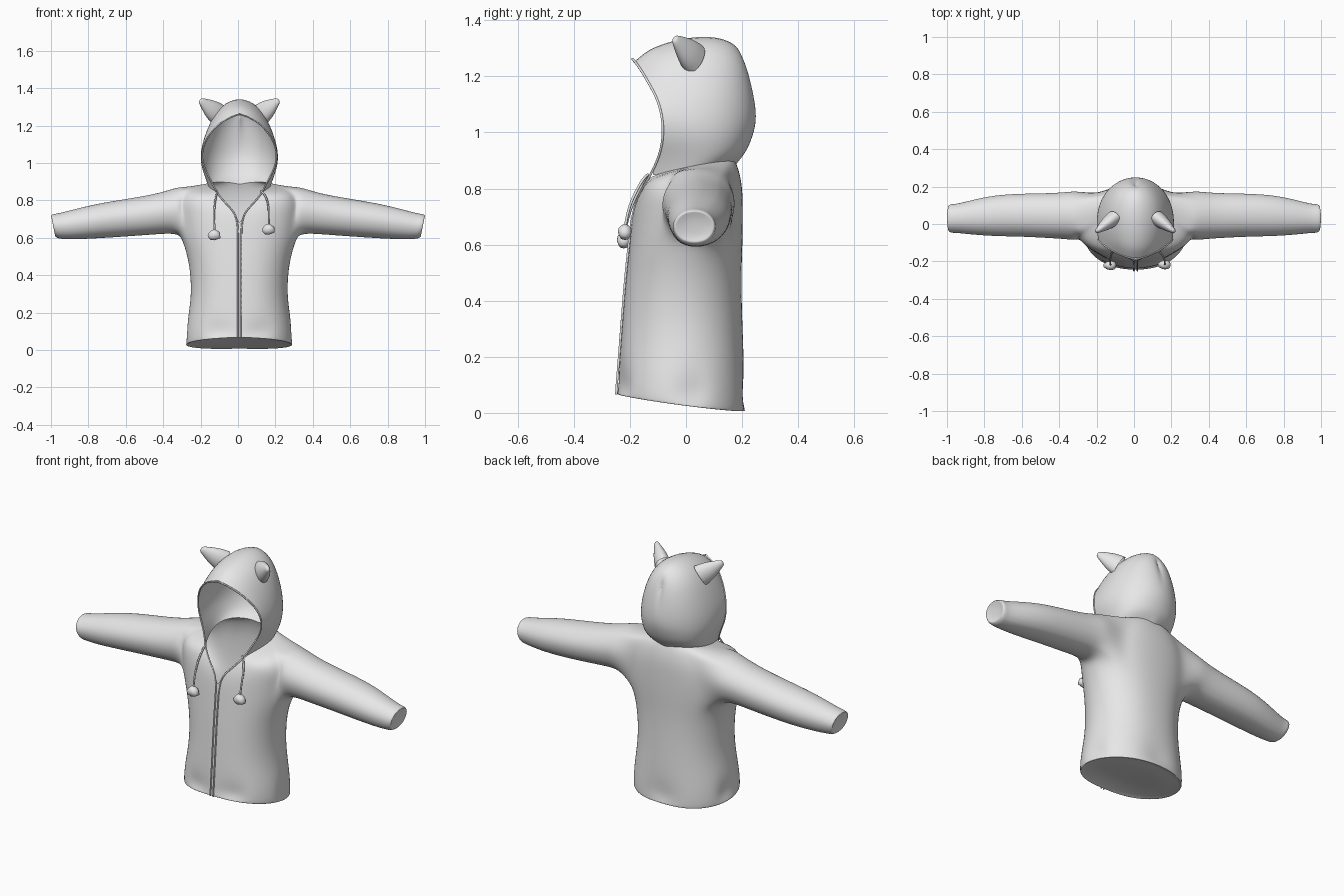
import bpy, bmesh, math
from math import sin, cos, pi
from mathutils import Vector, Matrix

if "Cube" in bpy.data.objects:
    bpy.data.objects.remove(bpy.data.objects["Cube"])

grey = bpy.data.materials.new("light_grey_cloth")
grey.use_nodes = True
grey.diffuse_color = (0.8, 0.8, 0.8, 1)
grey.node_tree.nodes["Principled BSDF"].inputs["Base Color"].default_value = (0.8, 0.8, 0.8, 1)

STEPS = 14


def add_object(name, data):
    obj = bpy.data.objects.new(name, data)
    data.materials.append(grey)
    bpy.context.collection.objects.link(obj)
    return obj


def sway(x):
    """Garment hangs slightly to its left, with the cuffs fixed."""
    return x + .009 * (1 - abs(x))


def bridge(bm, a, b, closed=False):
    """Quads between two vertex rows."""
    n = len(a)
    return [bm.faces.new((a[i], a[(i + 1) % n], b[(i + 1) % n], b[i]))
            for i in range(n if closed else n - 1)]


def skin(bm, rows, closed=False):
    """Skin a list of point rows and return the vertex grid."""
    grid = [[bm.verts.new(p) for p in row] for row in rows]
    for a, b in zip(grid, grid[1:]):
        bridge(bm, a, b, closed)
    return grid


def finish(name, bm, symmetric=True):
    """Turn a bmesh into a smooth object, mirrored and subdivided if symmetric."""
    if symmetric:
        bmesh.ops.mirror(bm, geom=bm.verts[:] + bm.edges[:] + bm.faces[:],
                         matrix=Matrix.Identity(4), merge_dist=.002, axis='X')
        for v in bm.verts:
            v.co.x = sway(v.co.x)
    bmesh.ops.recalc_face_normals(bm, faces=bm.faces)
    for f in bm.faces:
        f.smooth = True
    mesh = bpy.data.meshes.new(name)
    bm.to_mesh(mesh)
    bm.free()
    obj = add_object(name, mesh)
    if symmetric:
        sub = obj.modifiers.new("Smooth", 'SUBSURF')
        sub.levels = sub.render_levels = 2


def cord(name, points, radius):
    """Round cord along a smooth path."""
    curve = bpy.data.curves.new(name, 'CURVE')
    curve.dimensions = '3D'
    curve.bevel_depth = radius
    curve.bevel_resolution = 1
    curve.use_fill_caps = True
    spline = curve.splines.new('NURBS')
    spline.points.add(len(points) - 1)
    for p, co in zip(spline.points, points):
        p.co = (*co, 1)
    spline.order_u = 4
    spline.use_endpoint_u = True
    spline.resolution_u = 4
    add_object(name, curve)


def hood_row(xr, yr, zr, bulge, yb, zb, lift):
    """Half row from the rim round to the back seam."""
    row = []
    for i in range(STEPS + 1):
        s = i / STEPS * pi / 2
        k, arch = sin(s), max(0, sin(2 * s))
        x = xr * cos(s) + bulge * arch
        row.append((x if i < STEPS else 0, yr + (yb - yr) * k,
                    zr + (zb - zr) * k + lift * arch ** .65))
    return row


def body_row(xf, yf, zf, w, yb, zb, lift=0, pinch=0):
    """Half row from the zip edge round to the back seam."""
    row = []
    for i in range(STEPS + 1):
        a = i / STEPS * pi
        k = (1 - cos(a)) / 2
        fold = 1 - pinch * max(0, sin(4.5 * a)) ** 2
        x = (xf * (1 - k) + w * max(0, sin(a)) ** .85) * fold
        row.append((x if i < STEPS else 0, (yf + (yb - yf) * k) * fold,
                    zf + (zb - zf) * k + lift * sin(a)))
    return row


# Hood, from crown down to neck seam
hood_rows = [hood_row(*r) for r in (
    (0, -.19, 1.262, 0, .195, 1.235, .115),
    (.08, -.167, 1.237, .045, .222, 1.19, .1),
    (.14, -.135, 1.18, .045, .24, 1.13, .064),
    (.183, -.1, 1.12, .035, .25, 1.08, .02),
    (.203, -.082, 1.05, .027, .25, 1.03, 0),
    (.193, -.08, .98, .035, .236, .98, 0),
    (.155, -.095, .91, .055, .215, .93, 0),
    (.12, -.13, .84, .075, .18, .885, .02))]
bm = bmesh.new()
skin(bm, hood_rows)
finish("hood", bm)

# Jacket body, from hem up to neck seam
body_rows = [body_row(*r) for r in (
    (0, -.248, .066, .288, .214, .006, -.01),
    (0, -.246, .1, .288, .214, .055, 0, .09),
    (0, -.24, .17, .28, .21, .14),
    (0, -.23, .3, .254, .203, .3),
    (0, -.217, .47, .268, .198, .47),
    (0, -.205, .58, .302, .202, .58),
    (0, -.197, .66, .318, .204, .66),
    (.02, -.185, .73, .315, .204, .74),
    (.07, -.165, .78, .285, .202, .805),
    (.1, -.146, .815, .225, .192, .855, .035))]
body_rows.append(hood_rows[-1])

# Closed underside, drawn slightly inside the hem
underside = [[(x * s, y * s - .01 * (1 - s), z + rise) for x, y, z in body_rows[0]]
             for s, rise in ((.5, .015), (.9, .008), (.98, .001))]
bm = bmesh.new()
grid = skin(bm, underside + body_rows)
bm.faces.new(grid[0])

# Armhole between the side columns, and the loop of vertices around it
R0, R1, C0, C1 = 8, 12, 5, 11
hole = [v for r in grid[R0 + 1:R1] for v in r[C0 + 1:C1]]
bmesh.ops.delete(bm, geom=hole, context='VERTS')
loop = (grid[R0][C0:C1 + 1] + [grid[r][C1] for r in range(R0 + 1, R1)]
        + grid[R1][C0:C1 + 1][::-1] + [grid[r][C0] for r in range(R1 - 1, R0, -1)])
angles = [math.atan2(v.co.z - .73, v.co.y - .04) for v in loop]

# Sleeve grown from the armhole: x, centre y, centre z, half depth, half height, end slant
for x, yc, zc, ry, rz, slant in (
        (.32, .045, .745, .138, .128, 0), (.38, .045, .738, .13, .116, 0),
        (.46, .045, .724, .125, .108, 0), (.6, .048, .707, .12, .101, 0),
        (.75, .045, .69, .115, .094, 0), (.88, .035, .671, .094, .081, 0),
        (.95, .03, .662, .08, .069, .1), (.975, .03, .662, .081, .066, .15),
        (.99, .03, .664, .074, .057, .2), (.988, .03, .664, .068, .052, .2),
        (.98, .03, .66, .035, .027, .2)):
    ring = [bm.verts.new((x + slant * rz * sin(a), yc + ry * cos(a), zc + rz * sin(a)))
            for a in angles]
    bridge(bm, loop, ring, closed=True)
    loop = ring
bm.faces.new(loop)
finish("jacket_body_and_sleeves", bm)

# Blunt pointed ears on the hood
base, tip = Vector((.118, .03, 1.262)), Vector((.21, -.042, 1.335))
axis = (tip - base).normalized()
side = axis.cross(Vector((0, 0, 1))).normalized()
up = side.cross(axis)
ear = []
for t, r in ((0, 1), (.25, .92), (.5, .74), (.8, .45), (.97, .27), (1, .12)):
    c = base.lerp(tip, t)
    ear.append([c + side * (.045 * r * cos(pi * i / 4)) + up * (.066 * r * sin(pi * i / 4))
                for i in range(8)])
bm = bmesh.new()
bm.faces.new(skin(bm, ear, closed=True)[-1])
finish("ears", bm)

# Piping down the hood rim, neckline and zip
edge = [r[0] for r in hood_rows] + [r[0] for r in reversed(body_rows[:-1])]
for sign, label in ((1, "left"), (-1, "right")):
    path = [(sway(sign * (x if z > 1.2 else max(x, .009))), y - .001, z) for x, y, z in edge]
    cord(label + "_piping", path, .0045)

# Drawstrings with squashed pompoms
for label, points in (
        ("left", ((.12, -.135, .85), (.14, -.15, .84), (.166, -.18, .79),
                  (.165, -.21, .72), (.165, -.218, .65))),
        ("right", ((-.11, -.135, .85), (-.115, -.15, .83), (-.13, -.18, .77),
                   (-.127, -.21, .7), (-.125, -.222, .62)))):
    cord(label + "_drawstring", points, .005)
    bm = bmesh.new()
    bmesh.ops.create_icosphere(bm, subdivisions=2, radius=1)
    for v in bm.verts:
        lump = 1 + .12 * sin(5 * v.co.x + 3 * v.co.z)
        v.co = Vector((v.co.x * .035, v.co.y * .025, v.co.z * .029)) * lump
    bmesh.ops.translate(bm, verts=bm.verts, vec=Vector(points[-1]) - Vector((0, 0, .005)))
    finish(label + "_pompom", bm, symmetric=False)
